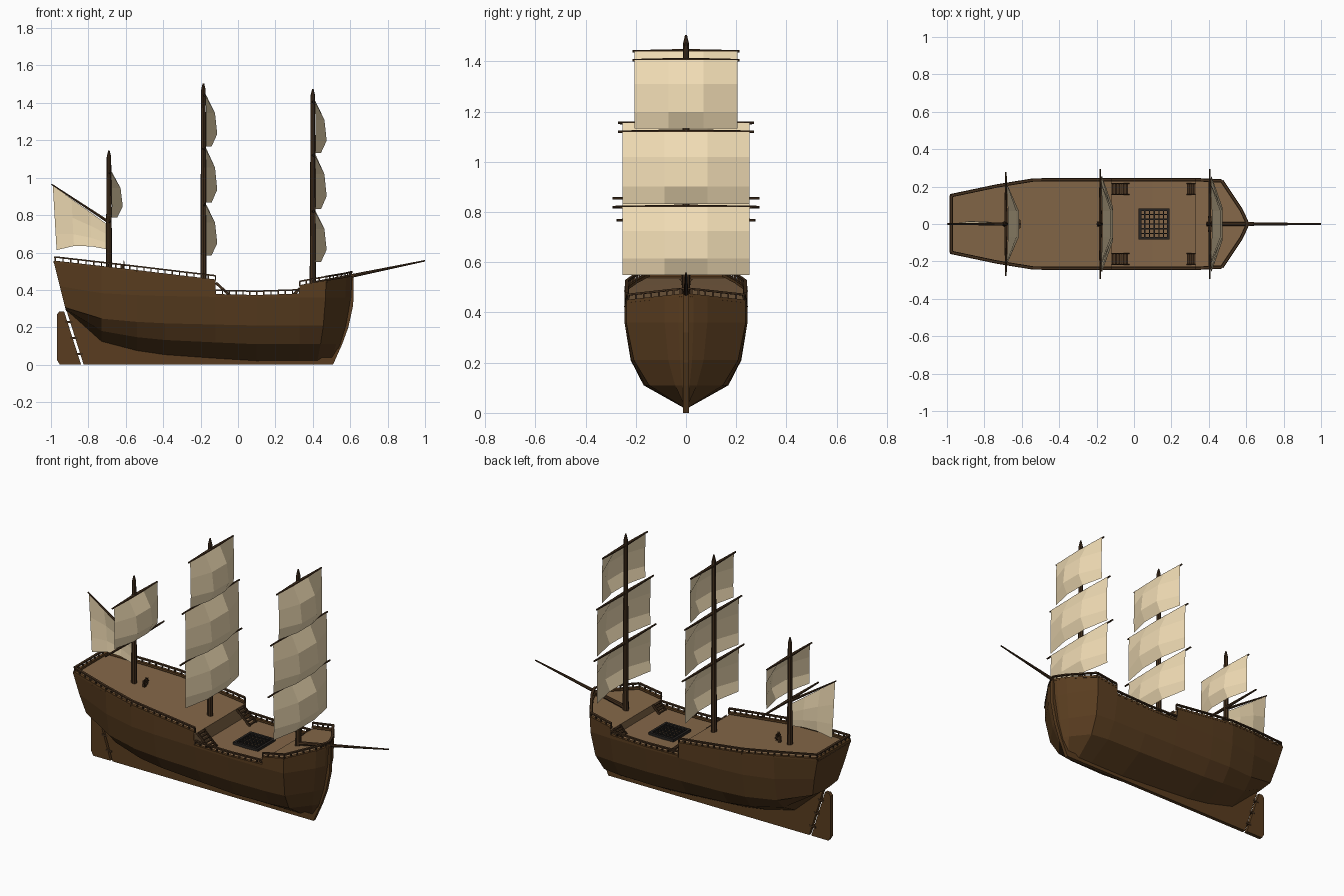
import bpy, bmesh, math
from mathutils import Vector, Matrix

if "Cube" in bpy.data.objects:
    bpy.data.objects.remove(bpy.data.objects["Cube"])


def material(name, rgb):
    m = bpy.data.materials.new(name)
    m.diffuse_color = (*rgb, 1)
    m.use_nodes = True
    m.node_tree.nodes["Principled BSDF"].inputs["Base Color"].default_value = m.diffuse_color
    return m


HULL = material("hull_wood", (0.10, 0.046, 0.014))
DARK = material("dark_wood", (0.055, 0.028, 0.012))
DECK = material("deck_wood", (0.23, 0.135, 0.065))
SAIL = material("canvas", (0.88, 0.72, 0.46))
IRON = material("grating_dark", (0.02, 0.017, 0.015))


def finish(name, bm, mat, fix_normals=True):
    bmesh.ops.remove_doubles(bm, verts=bm.verts, dist=1e-5)
    if fix_normals:
        bmesh.ops.recalc_face_normals(bm, faces=bm.faces)
    me = bpy.data.meshes.new(name)
    bm.to_mesh(me)
    bm.free()
    me.materials.append(mat)
    ob = bpy.data.objects.new(name, me)
    bpy.context.collection.objects.link(ob)
    return ob


def beam(bm, a, b, w, h):
    """Rectangular bar from a to b, w wide and h high."""
    a, b = Vector(a), Vector(b)
    d = (b - a).normalized()
    up = Vector((0, 0, 1)) if abs(d.z) < 0.95 else Vector((1, 0, 0))
    s = d.cross(up).normalized()
    u = s.cross(d)
    ends = [[bm.verts.new(p + s * i * w / 2 + u * j * h / 2)
             for i, j in ((-1, -1), (1, -1), (1, 1), (-1, 1))] for p in (a, b)]
    bm.faces.new(ends[0])
    bm.faces.new(ends[1][::-1])
    for i in range(4):
        j = (i + 1) % 4
        bm.faces.new((ends[0][i], ends[1][i], ends[1][j], ends[0][j]))


def spar(bm, a, b, r1, r2, n=8):
    """Tapered round pole from a to b."""
    a, b = Vector(a), Vector(b)
    rot = Vector((0, 0, 1)).rotation_difference(b - a).to_matrix().to_4x4()
    bmesh.ops.create_cone(bm, cap_ends=True, segments=n, radius1=r1, radius2=r2,
                          depth=(b - a).length, matrix=Matrix.Translation((a + b) / 2) @ rot)


def plate(name, pts, half, mat):
    """Side profile in x, z extruded to both sides of y = 0."""
    bm = bmesh.new()
    f = bm.faces.new([bm.verts.new((x, -half, z)) for x, z in pts])
    ext = bmesh.ops.extrude_face_region(bm, geom=[f])["geom"]
    bmesh.ops.translate(bm, vec=(0, 2 * half, 0),
                        verts=[v for v in ext if isinstance(v, bmesh.types.BMVert)])
    return finish(name, bm, mat)


# Hull stations: x, rake, rake power, stern lift, bow fineness, sheer z, half width
ST = [(-.985, -.137, 1, 1, 1, .55, .16), (-.73, 0, 1, .38, 1, .522, .212),
      (-.54, 0, 1, .2, 1, .50, .243), (-.39, 0, 1, .12, 1, .482, .245),
      (-.12, 0, 1, .05, 1, .45, .245), (-.12, 0, 1, .05, 1, .372, .245),
      (.10, 0, 1, 0, 1, .367, .245), (.33, 0, 1, 0, 1.1, .375, .245),
      (.33, 0, 1, 0, 1.1, .42, .245), (.47, .05, 2, 0, 1.3, .445, .238),
      (.578, .09, 2, 0, 1.8, .462, .085), (.604, .10, 2, 0, 2, .468, .03),
      (.612, .105, 2, 0, 2, .47, 0)]
MID = [(0, .015), (.69, .11), (.9, .21), (1, .36)]
STERN = [(0, .29), (.35, .296), (.75, .306), (.9, .42)]


def section(st):
    x, rake, p, a, k, zs, w = st
    out = []
    for (fm, zm), (fs, zz) in zip(MID, STERN):
        z = zm + (zz - zm) * a
        out.append((x - rake * (1 - z / zs) ** p, w * (fm + (fs - fm) * a) ** k, z))
    return out + [(x, w, zs)]


# Hull planking
bm = bmesh.new()
for side in (1, -1):
    rows = [[bm.verts.new((x, y * side, z)) for x, y, z in section(s)] for s in ST]
    for r, q in zip(rows, rows[1:]):
        for i in range(4):
            bm.faces.new((r[i], q[i], q[i + 1], r[i + 1]))
    tr = rows[0] + [bm.verts.new((ST[0][0], 0, .55))]
    bm.faces.new(tr)
bmesh.ops.remove_doubles(bm, verts=bm.verts, dist=1e-5)
bmesh.ops.dissolve_degenerate(bm, edges=bm.edges, dist=1e-5)
finish("hull", bm, HULL)

# Decks with the step bulkheads between them
bm = bmesh.new()
rows = [[bm.verts.new((s[0], y, s[5] - .012)) for y in (-s[6] + .002, s[6] - .002)] for s in ST]
for r, q in zip(rows, rows[1:]):
    bm.faces.new((r[0], q[0], q[1], r[1]))
finish("decks", bm, DECK, False)

# Gunwale and railings along each deck level
gun, rail = bmesh.new(), bmesh.new()
H = .026
top = [(s[0], s[6], s[5]) for s in ST]
for run in ([(-.985, 0, .55)] + top[:5], top[5:8], top[8:]):
    for side in (1, -1):
        pts = [Vector((x + (.008 if x < -.9 else -.006 if x > .5 else 0),
                       max(y - .008, 0) * side, z)) for x, y, z in run]
        for a, b in zip(pts, pts[1:]):
            beam(gun, a, b, .018, .012)
            up = Vector((0, 0, H))
            beam(rail, a + up, b + up, .014, .008)
            n = max(1, round((b - a).length / .04))
            for i in range(n + 1):
                p = a.lerp(b, i / n)
                beam(rail, p, p + up, .007, .007)
finish("gunwale", gun, HULL)
finish("railings", rail, DARK)

# Keel, stem and rudder
plate("keel_and_stem", [(-.915, .285), (-.825, 0), (.508, 0), (.557, .11), (.59, .2), (.616, .32),
                        (.618, .485), (.59, .47), (.58, .3), (.53, .14), (.46, .04),
                        (-.12, .04), (-.39, .07), (-.73, .16), (-.88, .31)], .011, HULL)
plate("rudder", [(-.967, .27), (-.955, .285), (-.93, .285), (-.839, 0), (-.952, 0),
                 (-.967, .025)], .011, HULL)
bm = bmesh.new()
for t in (.2, .5, .8):
    x, z = -.922 + .09 * t, .285 * (1 - t)
    beam(bm, (x - .02, 0, z), (x + .02, 0, z), .026, .012)
finish("rudder_hinges", bm, DARK)

# Masts and bowsprit
bm = bmesh.new()
for x, z0, z1 in ((-.69, .48, 1.145), (-.185, .43, 1.505), (.40, .40, 1.475)):
    spar(bm, (x, 0, z0), (x, 0, z1 - .035), .017, .012)
    spar(bm, (x, 0, z1 - .035), (x, 0, z1), .012, .004)
finish("masts", bm, DARK)
bm = bmesh.new()
spar(bm, (.40, 0, .432), (1, 0, .556), .013, .004)
finish("bowsprit", bm, DARK)


# Yards and bellied square sails: mast x, yard z, yard half length, sail half width, drop
def square_sail(name, x, z, half, w, drop):
    if w:
        bm = bmesh.new()
        grid = []
        for t, bulge in ((0, .006), (.35, .052), (.76, .064), (1, .034)):
            grid.append([bm.verts.new((x + .010 + bulge * f, y * w, z - drop * t))
                         for y, f in ((-1, .08), (-.34, 1), (.34, 1), (1, .08))])
        for r, q in zip(grid, grid[1:]):
            for i in range(3):
                bm.faces.new((r[i], q[i], q[i + 1], r[i + 1]))
        finish(name + "_sail", bm, SAIL, False)
    bm = bmesh.new()
    for s in (1, -1):
        spar(bm, (x + .005, 0, z), (x + .005, s * half, z), .010, .005, 6)
    finish(name + "_yard", bm, DARK)


for mast, x, dz in (("main", -.185, .035), ("fore", .40, 0)):
    for level, z, half, w, drop in (("top", 1.405, .213, .205, .272),
                                    ("middle", 1.12, .27, .253, .288),
                                    ("lower", .82, .293, .253, .27)):
        square_sail(f"{mast}_{level}", x, z + dz, half, w, drop)
square_sail("mizzen_top", -.69, 1.03, .213, .205, .243)
square_sail("mizzen_lower", -.69, .768, .277, 0, 0)

# Gaff with fore-and-aft sail at the stern
bm = bmesh.new()
spar(bm, (-.69, 0, .762), (-.997, 0, .965), .009, .004, 6)
finish("gaff", bm, DARK)
bm = bmesh.new()
cols = []
for t, foot in ((0, .618), (.3, .633), (.65, .635), (1, .613)):
    head = Vector((-.705 - .285 * t, 0, .755 + .203 * t))
    base = Vector((-.705 - .265 * t, 0, foot))
    cols.append([bm.verts.new(head.lerp(base, u) + Vector((0, .022 * b * (1 - abs(2 * t - 1)), 0)))
                 for u, b in ((0, 0), (.4, .9), (.75, 1), (1, .6))])
for r, q in zip(cols, cols[1:]):
    for i in range(3):
        bm.faces.new((r[i], q[i], q[i + 1], r[i + 1]))
finish("stern_sail", bm, SAIL, False)

# Stairs on both sides, aft and forward of the waist
bm = bmesh.new()
for x0, x1, z0, z1, n in ((-.118, -.03, .438, .358, 6), (.33, .285, .408, .362, 4)):
    for y in (.187, -.187):
        for i in range(n):
            t = (i + .5) / n
            x, z = x0 + (x1 - x0) * t, z0 + (z1 - z0) * t
            beam(bm, (x, y - .03, z), (x, y + .03, z), .012, .006)
        for s in (-.03, .03):
            beam(bm, (x0, y + s, z0), (x1, y + s, z1), .006, .014)
finish("stairs", bm, DARK)

# Cargo hatch grating
bm = bmesh.new()
cx, zt, r = .108, .363, .076
for s in (-r, r):
    beam(bm, (cx + s, -r - .007, zt), (cx + s, r + .007, zt), .014, .018)
    beam(bm, (cx - r, s, zt), (cx + r, s, zt), .014, .018)
for i in range(1, 6):
    o = -r + 2 * r * i / 6
    beam(bm, (cx + o, -r, zt), (cx + o, r, zt), .006, .008)
    beam(bm, (cx - r, o, zt), (cx + r, o, zt), .006, .008)
finish("hatch_grating", bm, IRON)

# Steering wheel on its post
bm = bmesh.new()
c = Vector((-.61, 0, .53))
ring = [c + .02 * Vector((0, math.cos(i * math.pi / 4), math.sin(i * math.pi / 4))) for i in range(8)]
for i in range(8):
    beam(bm, ring[i], ring[(i + 1) % 8], .005, .005)
    beam(bm, c, c + (ring[i] - c) * 1.4, .003, .003)
beam(bm, (-.622, 0, .49), (-.622, 0, .535), .012, .012)
beam(bm, (-.628, 0, .53), (-.604, 0, .53), .006, .006)
finish("steering_wheel", bm, DARK)
